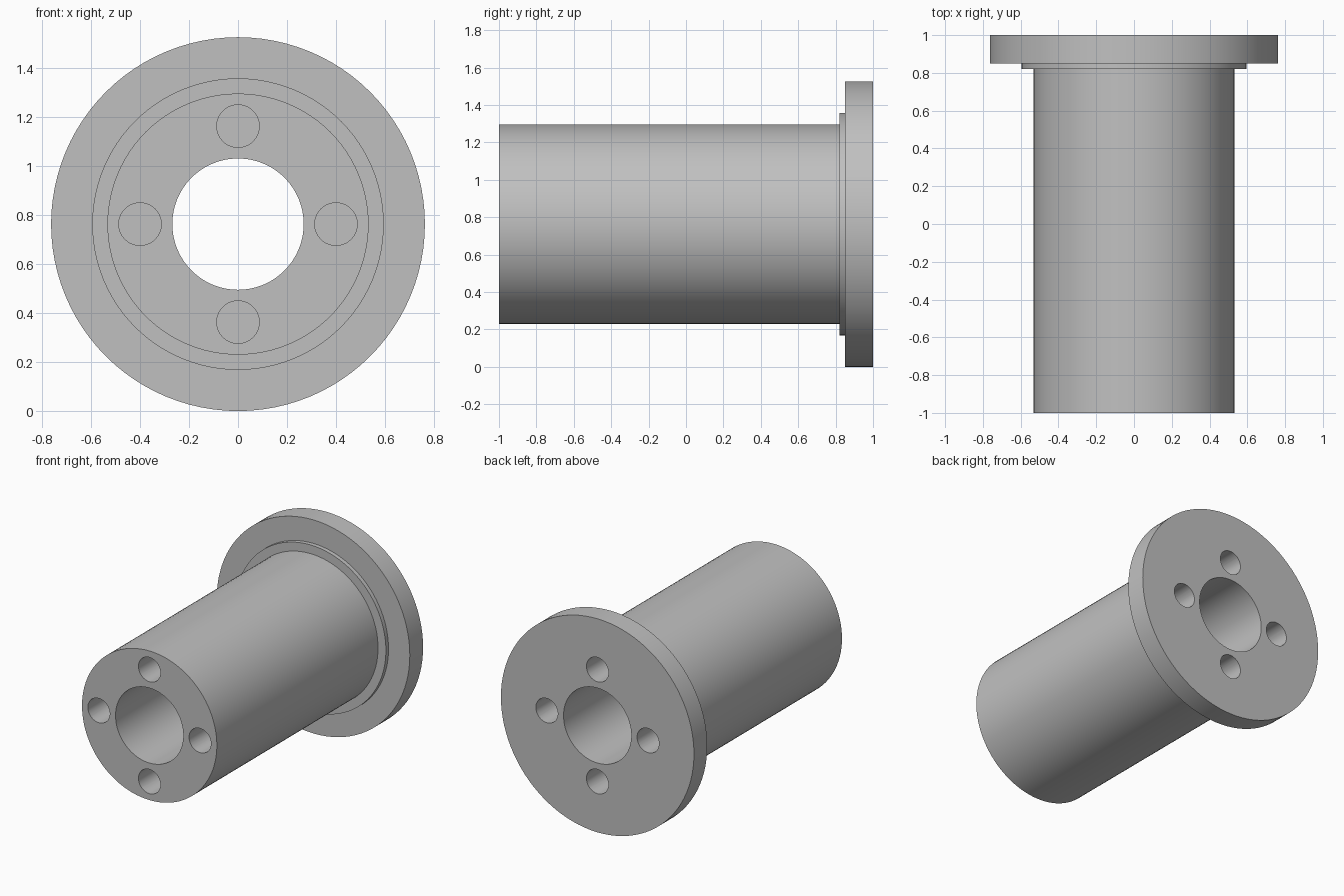
import bpy, bmesh, math
from mathutils import Matrix, Vector

if "Cube" in bpy.data.objects:
    bpy.data.objects.remove(bpy.data.objects["Cube"])

R_FLANGE, R_COLLAR, R_BODY, R_BORE = 0.763, 0.595, 0.533, 0.268
R_BOLT, R_PITCH, BOLT_DEPTH = 0.087, 0.40, 0.40
CENTRE = Vector((0, 0, R_FLANGE))

grey = bpy.data.materials.new("steel grey")
grey.diffuse_color = (0.53, 0.53, 0.53, 1)
grey.use_nodes = True
grey.node_tree.nodes["Principled BSDF"].inputs["Base Color"].default_value = grey.diffuse_color


def add_object(name, bm):
    bmesh.ops.recalc_face_normals(bm, faces=bm.faces)
    mesh = bpy.data.meshes.new(name)
    bm.to_mesh(mesh)
    bm.free()
    mesh.materials.append(grey)
    obj = bpy.data.objects.new(name, mesh)
    bpy.context.collection.objects.link(obj)
    return obj


# Flanged sleeve: closed (radius, y) profile turned around the y axis
profile = [(R_BORE, -1), (R_BODY, -1), (R_BODY, 0.82), (R_COLLAR, 0.82),
           (R_COLLAR, 0.85), (R_FLANGE, 0.85), (R_FLANGE, 1), (R_BORE, 1)]
bm = bmesh.new()
verts = [bm.verts.new((r, y, R_FLANGE)) for r, y in profile]
edges = [bm.edges.new((a, b)) for a, b in zip(verts, verts[1:] + verts[:1])]
bmesh.ops.spin(bm, geom=verts + edges, cent=CENTRE, axis=(0, 1, 0),
               angle=math.tau, steps=96, use_merge=True)
bmesh.ops.remove_doubles(bm, verts=bm.verts, dist=1e-5)
sleeve = add_object("flanged_sleeve", bm)

# Blind bolt holes: four in each end
bm = bmesh.new()
for end in (-1, 1):
    for i in range(4):
        a = i * math.pi / 2
        pos = CENTRE + Vector((R_PITCH * math.cos(a), end, R_PITCH * math.sin(a)))
        bmesh.ops.create_cone(
            bm, cap_ends=True, segments=40, radius1=R_BOLT, radius2=R_BOLT,
            depth=2 * BOLT_DEPTH,
            matrix=Matrix.Translation(pos) @ Matrix.Rotation(math.pi / 2, 4, 'X'))
cutter = add_object("bolt_hole_cutter", bm)
cutter.hide_render = True

cut = sleeve.modifiers.new("bolt holes", 'BOOLEAN')
cut.operation, cut.solver, cut.object = 'DIFFERENCE', 'EXACT', cutter
bpy.context.view_layer.objects.active = sleeve
sleeve.select_set(True)
bpy.ops.object.modifier_apply(modifier=cut.name)
bpy.data.objects.remove(cutter)
bpy.ops.object.shade_smooth_by_angle(angle=math.radians(30))
